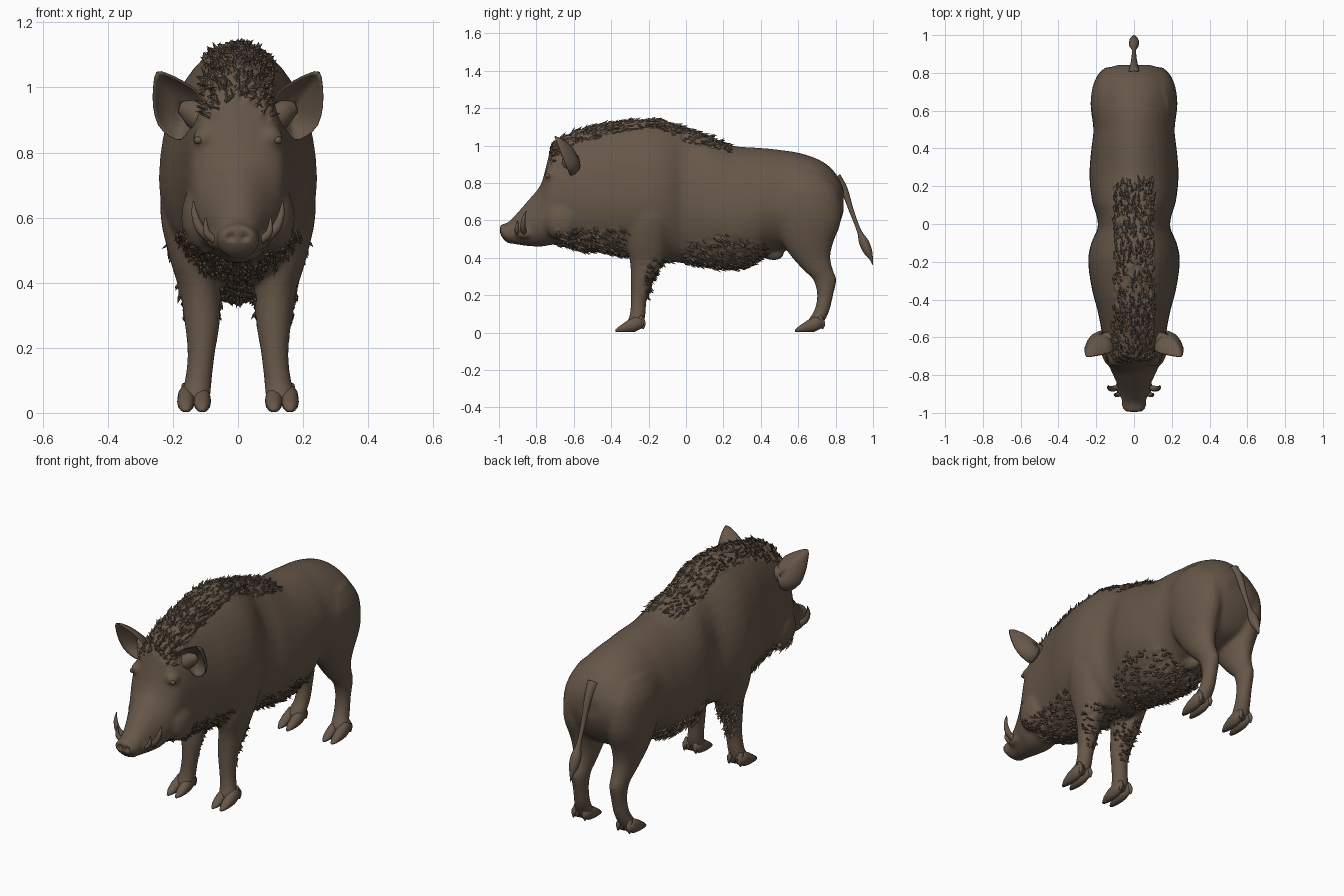
import bpy, bmesh, math, random
from mathutils import Vector, noise

if "Cube" in bpy.data.objects:
    bpy.data.objects.remove(bpy.data.objects["Cube"])

random.seed(4)
hide = bpy.data.materials.new("brown_hide")
hide.diffuse_color = (0.135, 0.095, 0.066, 1)
hide.use_nodes = True
hide.node_tree.nodes["Principled BSDF"].inputs["Base Color"].default_value = hide.diffuse_color


def finish(name, bm, smooth=True):
    bmesh.ops.recalc_face_normals(bm, faces=bm.faces[:])
    me = bpy.data.meshes.new(name)
    bm.to_mesh(me)
    bm.free()
    me.materials.append(hide)
    for p in me.polygons:
        p.use_smooth = smooth
    ob = bpy.data.objects.new(name, me)
    bpy.context.collection.objects.link(ob)
    return ob


def loft(name, rings):
    """Skin a list of equal point rings and cap the ends."""
    bm = bmesh.new()
    vs = [[bm.verts.new(p) for p in r] for r in rings]
    n = len(vs[0])
    for a, b in zip(vs, vs[1:]):
        for i in range(n):
            bm.faces.new((a[i], a[(i + 1) % n], b[(i + 1) % n], b[i]))
    bm.faces.new(vs[0])
    bm.faces.new(vs[-1])
    return finish(name, bm)


def spline(rows, sub=4):
    """Catmull-Rom refinement of rows of numbers."""
    out = []
    for i in range(len(rows) - 1):
        p = [rows[max(0, min(len(rows) - 1, i + k))] for k in (-1, 0, 1, 2)]
        for s in range(sub):
            t = s / sub
            out.append([0.5 * (2 * b + (c - a) * t + (2 * a - 5 * b + 4 * c - d) * t * t
                               + (3 * b - a - 3 * c + d) * t ** 3) for a, b, c, d in zip(*p)])
    return out + [list(rows[-1])]


def tube(name, pts, n=12):
    """Round tube through (x, y, z, radius) points."""
    pts = spline(pts)
    rings = []
    for i, p in enumerate(pts):
        d = Vector(pts[min(i + 1, len(pts) - 1)][:3]) - Vector(pts[max(i - 1, 0)][:3])
        u = d.cross(Vector((1, 0.3, 0.1))).normalized()
        v = d.cross(u).normalized()
        rings.append([Vector(p[:3]) + p[3] * (u * math.cos(a) + v * math.sin(a))
                      for a in (math.tau * k / n for k in range(n))])
    return loft(name, rings)


def blob(name, c, r):
    bm = bmesh.new()
    bmesh.ops.create_uvsphere(bm, u_segments=16, v_segments=10, radius=1)
    for v in bm.verts:
        v.co = Vector([c[k] + v.co[k] * r[k] for k in range(3)])
    return finish(name, bm)


# trunk and head: y, bottom, top, half width
TRUNK = [(-.995, .535, .57, .035), (-.985, .51, .58, .055), (-.955, .48, .588, .066), (-.92, .474, .62, .066),
         (-.85, .463, .70, .088), (-.78, .46, .785, .12), (-.75, .463, .88, .132), (-.725, .468, .98, .142),
         (-.70, .47, 1.02, .15), (-.65, .46, 1.05, .16), (-.55, .435, 1.09, .175), (-.45, .43, 1.115, .195),
         (-.35, .41, 1.13, .222), (-.2, .39, 1.14, .243), (-.1, .38, 1.125, .226), (-.02, .372, 1.10, .192),
         (.05, .36, 1.075, .20), (.12, .35, 1.05, .222), (.25, .338, 1.0, .236), (.36, .365, .99, .23),
         (.43, .42, .985, .222), (.5, .44, .977, .215), (.6, .44, .962, .226), (.7, .46, .93, .224),
         (.77, .5, .885, .195), (.82, .58, .82, .15), (.843, .65, .76, .08)]
rings = []
for y, zb, zt, w in spline(TRUNK, 3):
    zm = zb + (zt - zb) * 0.44
    ring = []
    for k in range(40):
        a = math.tau * k / 40
        c, s = math.cos(a), math.sin(a)
        x = w * math.copysign(abs(c) ** (1.1 if s > 0 else 0.95), c)
        ring.append(Vector((x, y, zm + s * ((zt - zm) if s > 0 else (zm - zb)))))
    rings.append(ring)
parts = [loft("coat", rings)]

# legs: z, y centre, y radius, x centre, x radius
FRONT = [(.75, -.20, .10, .14, .08), (.62, -.19, .125, .14, .10), (.48, -.205, .115, .13, .082),
         (.38, -.21, .09, .118, .064), (.28, -.237, .058, .110, .055), (.18, -.252, .043, .113, .042),
         (.1, -.258, .042, .122, .042), (.055, -.27, .045, .13, .046), (.03, -.275, .035, .133, .04)]
HIND = [(.85, .62, .13, .10, .08), (.75, .63, .19, .12, .105), (.6, .645, .185, .13, .097),
        (.48, .65, .137, .125, .08), (.40, .67, .102, .122, .062), (.33, .71, .078, .118, .05),
        (.28, .743, .062, .116, .043), (.2, .744, .043, .116, .038), (.12, .727, .041, .12, .04),
        (.06, .695, .045, .13, .045), (.03, .69, .035, .133, .04)]
for side in (1, -1):
    for rows in (FRONT, HIND):
        parts.append(loft("leg", [[Vector((side * (x + rx * math.cos(a)), y + ry * math.sin(a), z))
                                   for a in (math.tau * k / 24 for k in range(24))]
                                  for z, y, ry, x, rx in spline(rows, 3)]))
    # brow, cheek and snout lip masses
    parts.append(blob("brow", (side * .10, -.715, .845), (.04, .04, .035)))
    parts.append(blob("cheek", (side * .11, -.66, .60), (.065, .10, .11)))
    parts.append(blob("lip", (side * .068, -.86, .53), (.03, .055, .028)))
parts.append(blob("sheath", (0, .47, .425), (.035, .055, .04)))

# merge the masses into one skin
for ob in parts:
    ob.select_set(True)
coat = parts[0]
bpy.context.view_layer.objects.active = coat
bpy.ops.object.join()
m = coat.modifiers.new("merge", 'REMESH')
m.mode, m.voxel_size, m.use_smooth_shade = 'VOXEL', 0.011, True
bpy.ops.object.modifier_apply(modifier=m.name)
m = coat.modifiers.new("soften", 'SMOOTH')
m.factor, m.iterations = 0.5, 5
bpy.ops.object.modifier_apply(modifier=m.name)


def shag(p):
    """How shaggy the coat is at a point, 0 to 1."""
    ax = abs(p.x)
    if p.z > .9 and -.73 < p.y < .22 and ax < .105:                         # mane
        return 1
    if -.03 < p.y < .42 and p.z < .53 - .25 * abs(p.y - .2):                # belly
        return .6
    if -.70 < p.y < -.32 and p.z < .56 and ax < .2:                         # throat
        return .7
    if -.23 < p.y < -.08 and .19 < p.z < .40:                               # elbow
        return .6
    return 0


# rough fur and nostrils
tufts = bmesh.new()
normals = [v.normal.copy() for v in coat.data.vertices]
for v, n in zip(coat.data.vertices, normals):
    k = shag(v.co)
    if k:
        q = Vector((v.co.x * 55, v.co.y * 28, v.co.z * 45))
        v.co += n * k * .012 * noise.noise(q)
    if v.co.y < -.96 and math.hypot(abs(v.co.x) - .022, v.co.z - .54) < .012:
        v.co.y += .018

# loose tufts lying back along the coat
for p in coat.data.polygons:
    k = shag(p.center)
    if k and random.random() < .22 * k:
        n = p.normal
        lean = Vector((random.uniform(-.4, .4), 1, -.1 if p.center.z > .8 else -.7))
        lean = (lean - n * lean.dot(n)).normalized()
        wide = lean.cross(n) * random.uniform(.006, .012)
        length = random.uniform(.025, .045)
        base = p.center - n * .004
        tip = base + lean * length + n * random.uniform(.008, .018)
        a, b, c, d = [tufts.verts.new(q) for q in (base + wide, base - wide, base + n * .012 + lean * .008, tip)]
        for f in ((a, b, c), (b, d, c), (d, a, c), (a, d, b)):
            tufts.faces.new(f)
finish("fur_tufts", tufts, False)

# cloven hooves and dewclaws
for side in (1, -1):
    for name, y0 in (("front", -.262), ("hind", .698)):
        for o in (-1, 1):
            x = .135 + o * .025
            toe = [(y0 + .035, .03, .075, .021), (y0 - .01, .008, .082, .026), (y0 - .05, .004, .062, .027),
                   (y0 - .09, .003, .036, .021), (y0 - .115, .004, .016, .008)]
            loft(name + "_hoof", [[Vector((side * (x + w * math.cos(a)), y,
                                           max(.002, (b + t) / 2 + (t - b) * .55 * math.sin(a))))
                                   for a in (math.tau * k / 12 for k in range(12))] for y, b, t, w in toe])
            tube(name + "_dewclaw", [(side * x, y0 + .015, .085, .014), (side * (x + o * .006), y0 + .034, .05, .013),
                                     (side * (x + o * .010), y0 + .032, .02, .004)], 8)

# ears: cupped leaf shapes
EAR = [(.105, .95), (.125, .99), (.17, 1.02), (.215, 1.042), (.25, 1.047), (.26, 1.0), (.26, .94),
       (.245, .885), (.21, .85), (.175, .84), (.15, .87), (.125, .91)]
for side in (1, -1):
    rim = spline(EAR + EAR[:1], 2)[:-1]
    cx, cz = .165, .93
    rings = []
    for s, back in ((1, 0), (.9, .018), (.65, .042), (.35, .055), (.06, .06)):
        rings.append([Vector((side * (cx + (x - cx) * s),
                              -.625 - .40 * (cz + (z - cz) * s - .90) + back - .02,
                              cz + (z - cz) * s)) for x, z in rim])
    # outer shell follows the cup a little behind it
    for s, back in ((.06, .085), (.4, .078), (.7, .06), (.92, .032), (1.01, .008)):
        rings.append([Vector((side * (cx + (x - cx) * s),
                              -.625 - .40 * (cz + (z - cz) * s - .90) + back - .02,
                              cz + (z - cz) * s)) for x, z in rim])
    bm = bmesh.new()
    vs = [[bm.verts.new(p) for p in r] for r in rings]
    for a, b in zip(vs, vs[1:] + vs[:1]):
        for i in range(len(rim)):
            j = (i + 1) % len(rim)
            bm.faces.new((a[i], a[j], b[j], b[i]))
    finish("ear", bm)
    tube("ear_root", [(side * .10, -.62, .90, .05), (side * .14, -.61, .925, .042), (side * .175, -.6, .94, .02)])
    # eyes and tusks
    blob("eye", (side * .122, -.738, .838), (.014, .014, .012))
    tube("lower_tusk", [(side * .075, -.865, .53, .016), (side * .115, -.872, .565, .015),
                        (side * .133, -.868, .61, .010), (side * .137, -.855, .65, .002)], 10)
    tube("upper_tusk", [(side * .07, -.90, .53, .013), (side * .096, -.905, .555, .011),
                        (side * .10, -.90, .60, .003)], 10)

# tail with a tufted end
tube("tail", [(0, .80, .83, .03), (0, .845, .765, .02), (0, .885, .65, .013), (0, .925, .545, .012),
              (0, .95, .485, .026), (0, .972, .435, .024), (0, .99, .395, .010), (0, .999, .362, .002)], 14)
